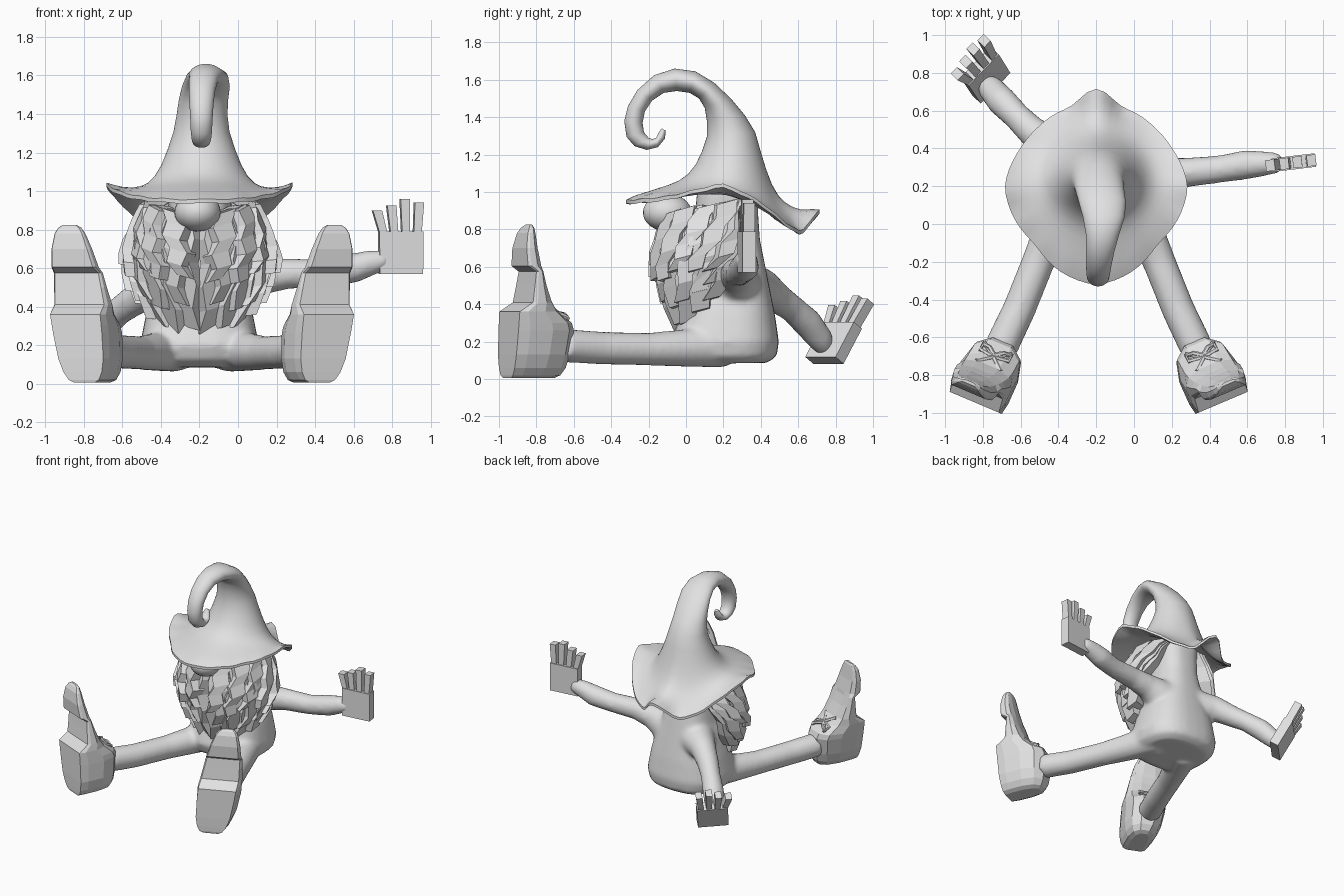
import bpy, bmesh, math, random
from mathutils import Vector as V

if "Cube" in bpy.data.objects:
    bpy.data.objects.remove(bpy.data.objects["Cube"])

random.seed(7)
CX = -0.2    # symmetry plane of the seated figure
LX = -0.187  # middle between the legs
grey = bpy.data.materials.new("light_grey")
grey.diffuse_color = (0.75, 0.75, 0.75, 1)
grey.use_nodes = True
grey.node_tree.nodes["Principled BSDF"].inputs["Base Color"].default_value = grey.diffuse_color


def ring(c, a, b, n=24, p=2.0):
    """Super-ellipse around c with half axes a and b."""
    pts = []
    for i in range(n):
        t = 2 * math.pi * (i + (0.5 if n == 4 else 0)) / n
        ca, sa = math.cos(t), math.sin(t)
        k = math.sqrt(2) if n == 4 else 1
        u = math.copysign(abs(ca) ** (2 / p), ca) * k
        w = math.copysign(abs(sa) ** (2 / p), sa) * k
        pts.append(V(c) + V(a) * u + V(b) * w)
    return pts


def loft(bm, rings):
    """Skin equal rings and cap both ends."""
    vs = [[bm.verts.new(p) for p in r] for r in rings]
    n = len(vs[0])
    for r, s in zip(vs, vs[1:]):
        for i in range(n):
            bm.faces.new((r[i], r[(i + 1) % n], s[(i + 1) % n], s[i]))
    bm.faces.new(vs[0][::-1])
    bm.faces.new(vs[-1])
    return vs


def tube(bm, path, n=16):
    """Round limb through (x, y, z, radius) stations."""
    pts = [V(p[:3]) for p in path]
    rings = []
    for i, p in enumerate(pts):
        d = (pts[min(i + 1, len(pts) - 1)] - pts[max(i - 1, 0)]).normalized()
        a = d.cross(V((0, 0, 1))).normalized()
        b = d.cross(a)
        rings.append(ring(p, a * path[i][3], b * path[i][3], n))
    loft(bm, rings)


def finish(bm, name, smooth=None):
    bmesh.ops.recalc_face_normals(bm, faces=bm.faces)
    me = bpy.data.meshes.new(name)
    bm.to_mesh(me)
    bm.free()
    me.materials.append(grey)
    ob = bpy.data.objects.new(name, me)
    bpy.context.collection.objects.link(ob)
    if smooth:
        bpy.ops.object.select_all(action='DESELECT')
        ob.select_set(True)
        bpy.context.view_layer.objects.active = ob
        bpy.ops.object.shade_smooth_by_angle(angle=math.radians(smooth))
    return ob


# Body with arms and legs, fused into one soft skin
bm = bmesh.new()
torso = [(.085, .02, .43, .24), (.12, -.05, .485, .29), (.2, -.08, .497, .31), (.35, -.03, .475, .28),
         (.5, 0, .445, .24), (.6, .03, .425, .195), (.75, .05, .395, .16), (.9, .05, .385, .16), (1.02, .06, .39, .17)]
loft(bm, [ring((CX, (f + b) / 2, z), (w, 0, 0), (0, (b - f) / 2, 0), 32, 2.6) for z, f, b, w in torso])
leg = [(-.06, .2, .18, .12), (.04, -.02, .165, .1), (.12, -.2, .16, .088), (.22, -.45, .165, .088), (.32, -.66, .18, .09)]
for s in (1, -1):
    tube(bm, [(LX + s * (x - CX), y, z, r) for x, y, z, r in leg])
tube(bm, [(-.05, .27, .5, .14), (.1, .27, .55, .095), (.25, .27, .57, .08), (.45, .29, .575, .073),
          (.6, .315, .6, .078), (.7, .32, .63, .065), (.78, .325, .645, .05)])
tube(bm, [(-.32, .32, .5, .14), (-.45, .42, .49, .095), (-.55, .5, .425, .08), (-.62, .57, .375, .073),
          (-.7, .65, .3, .08), (-.76, .72, .21, .07), (-.785, .75, .16, .05)])
body = finish(bm, "body_and_limbs")
m = body.modifiers.new("fuse", 'REMESH')
m.mode, m.voxel_size, m.use_smooth_shade = 'VOXEL', 0.018, True
m = body.modifiers.new("soften", 'SMOOTH')
m.factor, m.iterations = 0.5, 6


# Blocky four-fingered hands
def hand(name, base, w, up):
    w, up = V(w).normalized(), V(up).normalized()
    n = w.cross(up)
    bm = bmesh.new()
    loft(bm, [ring(V(base) + up * h, w * k, n * .036, 4) for h, k in ((0, .113), (.22, .115))])
    for x0, x1, h in ((-.09, -.125, .33), (-.035, -.05, .355), (.025, .02, .39), (.085, .095, .37)):
        loft(bm, [ring(V(base) + w * x + up * z, w * k, n * .03, 4)
                  for x, z, k in ((x0, .2, .02), (x1, h, .024))])
    finish(bm, name)


hand("right_hand", (.845, .325, .57), (1, .12, 0), (0, 0, 1))
hand("left_hand", (-.755, .74, .1), (.68, .7, 0), (-.1, .155, .3))


# Boots with raised toes, stepped soles and tied laces
def boot(name, side):
    o = V((.33, -.64, 0))
    f, s = V((.39, -.92, 0)), V((.92, .39, 0))

    def P(u, v, z):
        p = o + f * u + s * (v - .05 + .14 * z) + V((0, 0, z))
        return V((LX + side * (p.x - CX), p.y, p.z))

    # (height, sole, back, half width)
    prof = [(.005, .322, .06, .06), (.02, .326, .03, .09), (.06, .328, .005, .115), (.13, .33, -.01, .135),
            (.26, .33, -.025, .146), (.3, .33, -.01, .148), (.36, .33, .07, .15), (.41, .255, .12, .148),
            (.5, .245, .16, .138), (.575, .238, .185, .13), (.605, .285, .19, .122), (.7, .292, .213, .105),
            (.78, .28, .225, .08), (.81, .265, .23, .06), (.825, .252, .237, .035)]
    outline = [(1, -.94), (1, .94), (.82, 1.02), (.45, 1.04), (.15, .85), (0, .4), (0, -.4),
               (.15, -.85), (.45, -1.04), (.82, -1.02)]
    bm = bmesh.new()
    loft(bm, [[P(b + (a - b) * u, v * w, z) for u, v in outline] for z, a, b, w in prof])
    finish(bm, name)

    # Lace strands and bow loops on the instep
    bm = bmesh.new()
    strands = [[(.02, k * -.08, .32), (.07, 0, .36), (.125, k * .07, .405)] for k in (1, -1)]
    for k in (1, -1):
        strands.append([(.06, 0, .355), (.03, k * .04, .345), (.025, k * .08, .325), (.06, k * .08, .345), (.07, 0, .36)])
    for st in strands:
        tube(bm, [(*P(*q), .013) for q in st], 6)
    finish(bm, name + "_laces")


boot("right_boot", 1)
boot("left_boot", -1)

# Nose
bm = bmesh.new()
loft(bm, [ring((CX - .01, -.1 + .13 * math.sin(t), .89), (.12 * math.cos(t), 0, 0), (0, 0, .1 * math.cos(t)), 28)
          for t in [math.radians(-88 + 11 * i) for i in range(17)]])
finish(bm, "nose", 40)


# Beard: layered chunky locks sweeping forward over a rounded shell
def lerp_table(tab, x):
    for a, b in zip(tab, tab[1:]):
        if x <= b[0]:
            k = max(0, (x - a[0]) / (b[0] - a[0]))
            return [p + (q - p) * k for p, q in zip(a[1:], b[1:])]
    return tab[-1][1:]


shell = [(.25, .62), (.35, .8), (.5, .95), (.65, .97), (.8, .84), (.96, .62)]
layers = [(9, 5, .84, .27, .42, .068), (17, 5, .91, .38, .5, .06), (12, 5, .98, .53, .61, .055)]
LAST = 84
bm = bmesh.new()
for start, count, scale, z_front, z_back, wide in layers:
    for i in range(count):
        phi0 = start + (LAST - start) * i / (count - 1)
        for s in (1, -1):
            q = phi0 / LAST
            tip = z_front + (z_back - z_front) * q ** 1.6 + random.uniform(-.03, .03)
            top = .88 + .08 * q
            shift = random.uniform(-.04, .03)
            rings = []
            for k in range(6):
                t = k / 5
                phi = math.radians(phi0 + (5 + 38 * q) * (1 - t) + 2.5 * (-1) ** (k + i))
                z = top + (tip - top) * t
                r = lerp_table(shell, z)[0] * (scale + shift)
                c = V((CX + s * math.sin(phi) * .395 * r, .17 - math.cos(phi) * .335 * r, z))
                turn = phi + .3
                tan = V((s * math.cos(turn), math.sin(turn), .25))
                out = V((s * math.sin(turn), -math.cos(turn), .1))
                w = wide * (1.1 - .4 * t * t)
                rings.append(ring(c, tan * w, out * .045, 4))
            loft(bm, rings)
finish(bm, "beard")

# Hat: wavy brim, leaning cone and curled tip
N = 64
brim = [(0, .525, .955), (24, .49, .96), (47, .445, .975), (65, .465, 1.0), (90, .487, 1.05), (116, .45, .95),
        (135, .44, .855), (150, .442, .8), (164, .44, .79), (172, .49, .87), (180, .53, .93)]
# (front y, z), (back y, z), half width
cone = [(.01, 1.055, .455, .99, .25), (.07, 1.12, .43, 1.1, .2), (.1, 1.21, .41, 1.21, .17), (.113, 1.3, .37, 1.32, .145),
        (.112, 1.38, .315, 1.41, .132), (.1, 1.45, .24, 1.5, .128), (.07, 1.5, .15, 1.585, .124),
        (.02, 1.53, .05, 1.645, .11), (-.05, 1.54, -.06, 1.66, .088), (-.12, 1.53, -.17, 1.625, .075),
        (-.18, 1.49, -.26, 1.545, .067), (-.22, 1.43, -.31, 1.46, .062), (-.232, 1.37, -.33, 1.38, .058),
        (-.225, 1.32, -.318, 1.295, .055), (-.2, 1.29, -.275, 1.245, .05), (-.178, 1.283, -.21, 1.225, .045),
        (-.16, 1.29, -.15, 1.24, .04), (-.148, 1.315, -.113, 1.285, .03), (-.13, 1.34, -.108, 1.328, .014)]


def cone_ring(i):
    fy, fz, by, bz, w = cone[i]
    x = CX + .01 + .03 * math.exp(-((i - 7) / 2) ** 2)
    return ring((x, (fy + by) / 2, (fz + bz) / 2), (0, (fy - by) / 2, (fz - bz) / 2), (w, 0, 0), N)


edge = []
for i in range(N):
    a = 360 * i / N
    r, z = lerp_table(brim, min(a, 360 - a))
    t = math.radians(a)
    edge.append(V((CX + r * math.sin(t), .2 - r * math.cos(t), z + .008 * math.sin(i * 1.7))))
edge = [(edge[i - 1] + edge[i] * 2 + edge[(i + 1) % N]) / 4 for i in range(N)]
base = cone_ring(0)


def blend(k, drop):
    """Brim ring between edge and cone: domed in front, dished at sides and back."""
    pts = []
    for i, (e, b) in enumerate(zip(edge, base)):
        dip = .022 - .042 * max(0, math.cos(2 * math.pi * i / N))
        pts.append(e.lerp(b, k) + V((0, 0, -dip * math.sin(math.pi * k) - drop)))
    return pts


rings = [blend(.9, .03), blend(.6, .028), blend(.3, .026), blend(0, .02)]
rings += [blend(k, 0) for k in (0, .15, .3, .5, .7, .85)] + [cone_ring(i) for i in range(len(cone))]
bm = bmesh.new()
vs = loft(bm, rings)
# Soften the bend where the brim flows into the cone
bend = [v for r in vs[6:13] for v in r]
for _ in range(10):
    bmesh.ops.smooth_vert(bm, verts=bend, factor=0.5, use_axis_x=True, use_axis_y=True, use_axis_z=True)
finish(bm, "hat", 50)
